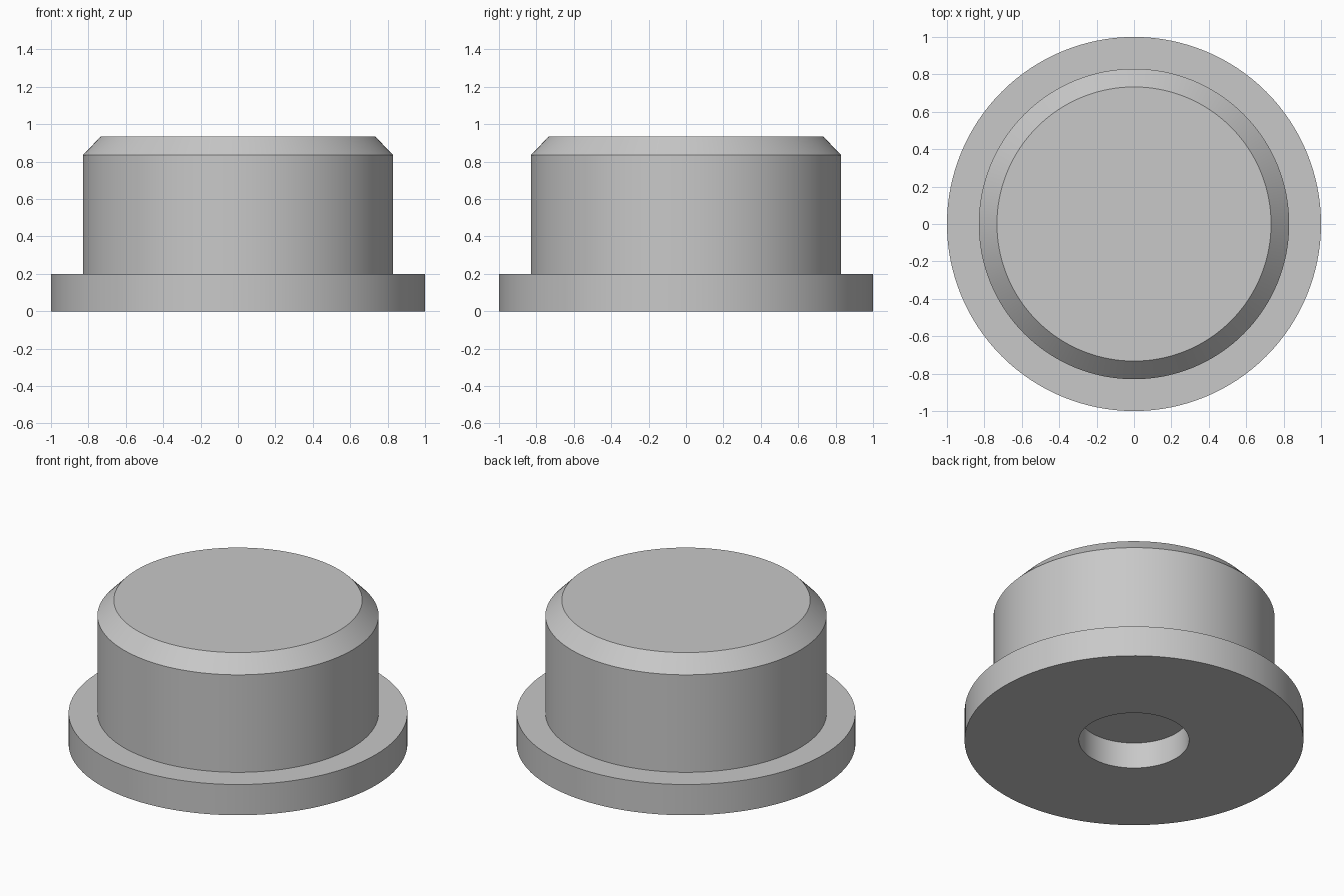
import bpy
import bmesh
import math

if "Cube" in bpy.data.objects:
    bpy.data.objects.remove(bpy.data.objects["Cube"])

SEGMENTS = 128

grey = bpy.data.materials.new("light_grey")
grey.diffuse_color = (0.58, 0.58, 0.58, 1.0)
grey.use_nodes = True
grey.node_tree.nodes["Principled BSDF"].inputs["Base Color"].default_value = grey.diffuse_color

# Half-section (radius, height): blind hole, flange, plug body, chamfered top
profile = [
    (0.0, 0.17), (0.325, 0.17), (0.325, 0.0),
    (1.0, 0.0), (1.0, 0.2),
    (0.83, 0.2), (0.83, 0.835),
    (0.733, 0.935), (0.0, 0.935),
]

# Spin the section into a closed solid
bm = bmesh.new()
verts = [bm.verts.new((r, 0, z)) for r, z in profile]
edges = [bm.edges.new(pair) for pair in zip(verts, verts[1:])]
bmesh.ops.spin(bm, geom=verts + edges, cent=(0, 0, 0), axis=(0, 0, 1),
               angle=math.tau, steps=SEGMENTS, use_merge=True)
bmesh.ops.remove_doubles(bm, verts=bm.verts, dist=1e-5)
bmesh.ops.recalc_face_normals(bm, faces=bm.faces)

mesh = bpy.data.meshes.new("flanged_plug")
bm.to_mesh(mesh)
bm.free()
mesh.materials.append(grey)
plug = bpy.data.objects.new("flanged_plug", mesh)
bpy.context.collection.objects.link(plug)

# Smooth round walls, crisp rims
bpy.context.view_layer.objects.active = plug
plug.select_set(True)
bpy.ops.object.shade_smooth_by_angle(angle=math.radians(30))
